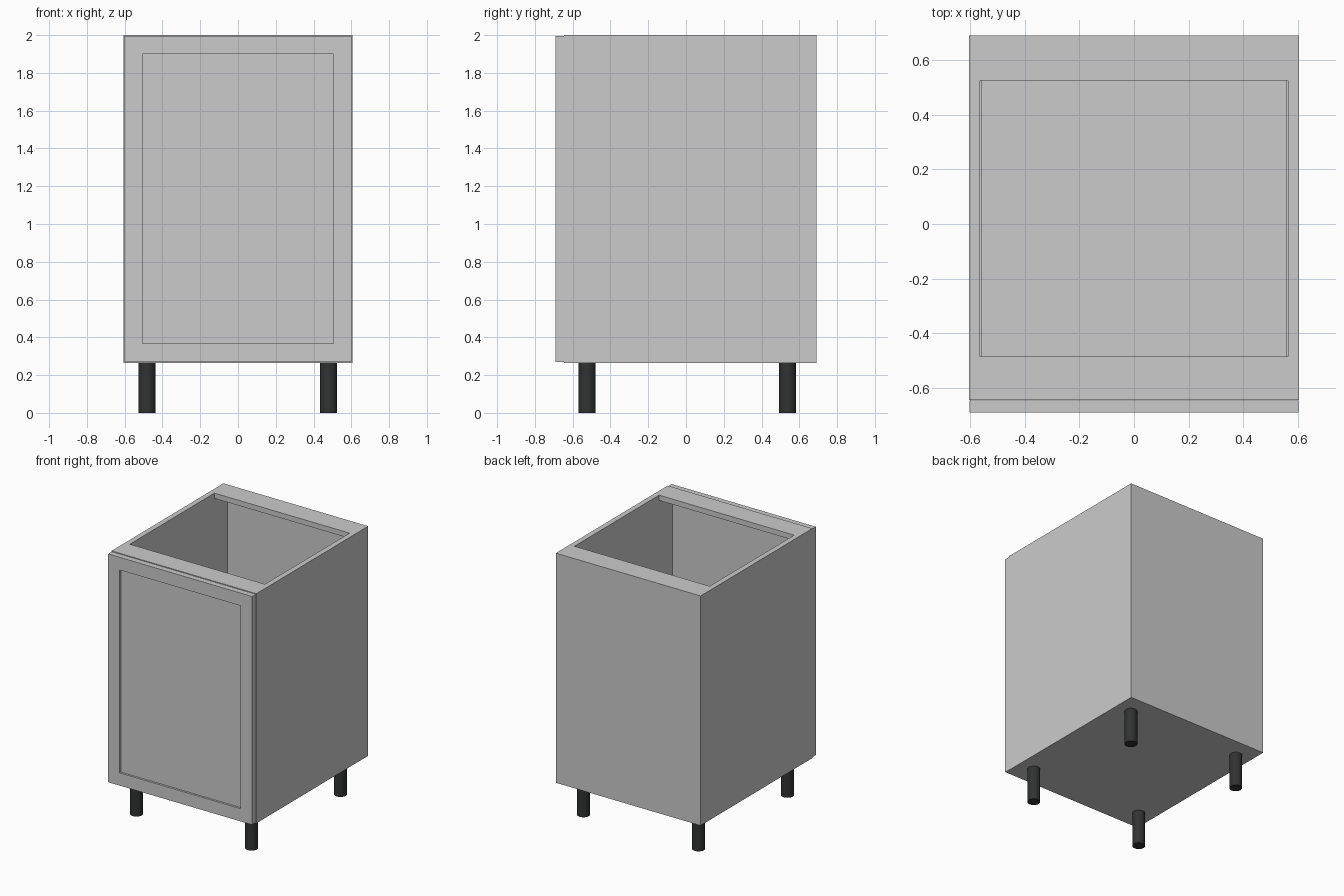
import bpy, bmesh

if "Cube" in bpy.data.objects:
    bpy.data.objects.remove(bpy.data.objects["Cube"])

BOTTOM, TOP = 0.265, 2.0      # carcass height range
FRONT, BACK = -0.645, 0.69    # carcass depth range
HALF, T = 0.605, 0.04         # half width, board thickness
INNER = HALF - T


def box(name, x, y, z):
    """Axis-aligned board given by its (min, max) ranges."""
    bm = bmesh.new()
    bmesh.ops.create_cube(bm, size=1)
    for v in bm.verts:
        v.co = [r[0] if c < 0 else r[1] for c, r in zip(v.co, (x, y, z))]
    mesh = bpy.data.meshes.new(name)
    bm.to_mesh(mesh)
    bm.free()
    obj = bpy.data.objects.new(name, mesh)
    bpy.context.collection.objects.link(obj)
    return obj


# Carcass: sides, floor, thin back, top rails
box("left_side", (-HALF, -INNER), (FRONT, BACK), (BOTTOM, TOP))
box("right_side", (INNER, HALF), (FRONT, BACK), (BOTTOM, TOP))
box("floor_panel", (-INNER, INNER), (FRONT, BACK), (BOTTOM, BOTTOM + T))
box("back_panel", (-INNER, INNER), (BACK - 0.01, BACK), (BOTTOM + T, TOP - T))
box("front_top_rail", (-INNER, INNER), (FRONT, -0.485), (TOP - T, TOP))
box("back_top_rail", (-INNER, INNER), (0.525, BACK), (TOP - T, TOP))

# Loose shelf inside, with a little side clearance
box("shelf", (-0.561, 0.561), (-0.6, BACK - 0.012), (1.11, 1.15))

# Shaker door: front face inset, then pushed in
door = box("door", (-0.602, 0.602), (-0.69, FRONT - 0.002), (0.27, 1.995))
bm = bmesh.new()
bm.from_mesh(door.data)
bm.normal_update()
face = min(bm.faces, key=lambda f: f.calc_center_median().y)
bmesh.ops.inset_region(bm, faces=[face], thickness=0.136)
ring = bmesh.ops.extrude_discrete_faces(bm, faces=[face])["faces"]
bmesh.ops.translate(bm, verts=ring[0].verts, vec=(0, 0.015, 0))
bm.to_mesh(door.data)
bm.free()

# Four round black legs
black = bpy.data.materials.new("black_plastic")
black.diffuse_color = (0.03, 0.032, 0.032, 1)
black.use_nodes = True
black.node_tree.nodes["Principled BSDF"].inputs["Base Color"].default_value = black.diffuse_color
for side, x in (("left", -0.482), ("right", 0.48)):
    for end, y in (("front", -0.523), ("back", 0.538)):
        bpy.ops.mesh.primitive_cylinder_add(
            vertices=32, radius=0.045, depth=BOTTOM, location=(x, y, BOTTOM / 2))
        leg = bpy.context.object
        leg.name = f"{end}_{side}_leg"
        leg.data.materials.append(black)
        bpy.ops.object.shade_smooth_by_angle()
